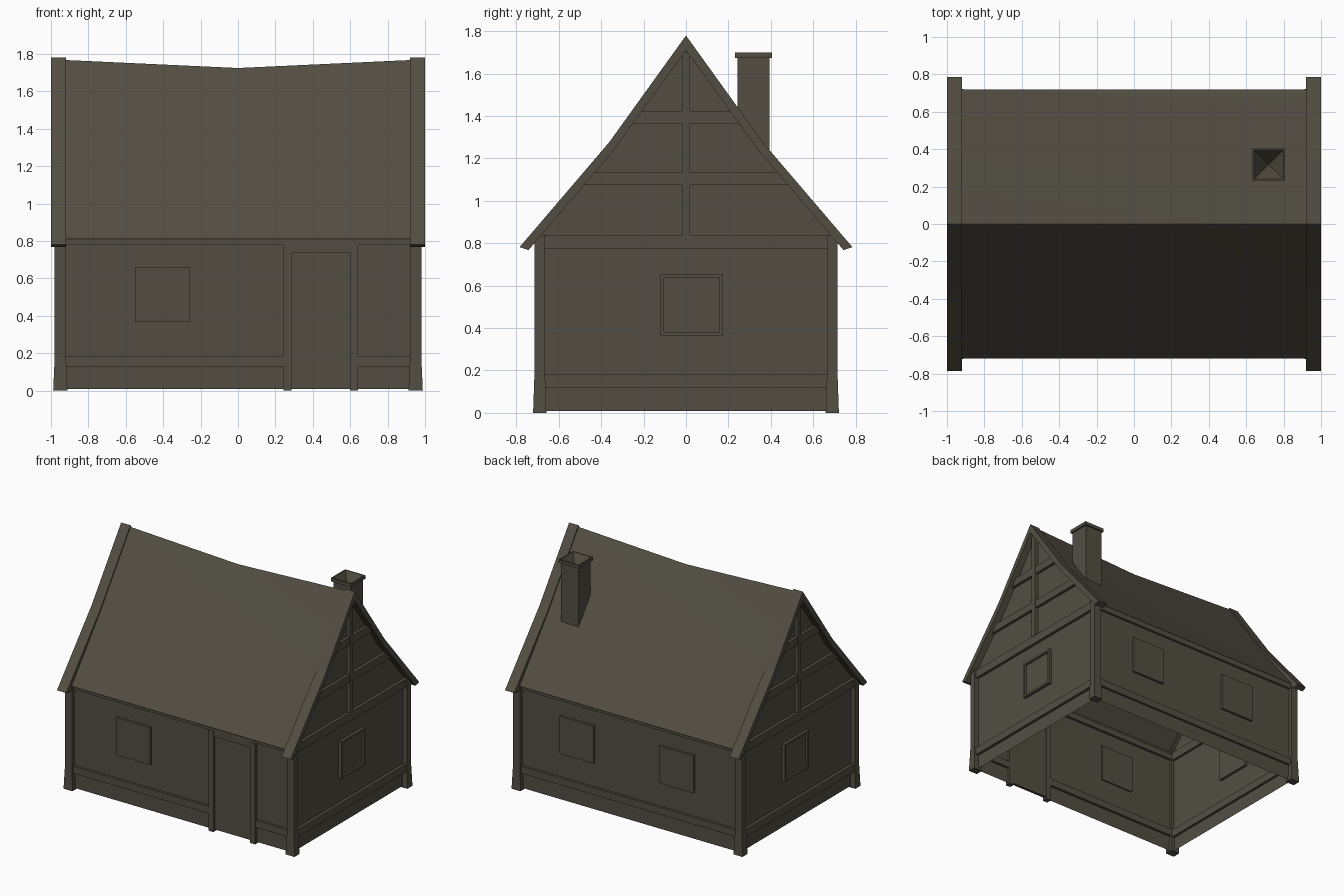
import bpy, bmesh

if "Cube" in bpy.data.objects:
    bpy.data.objects.remove(bpy.data.objects["Cube"])

mat = bpy.data.materials.new("dark olive brown")
mat.diffuse_color = (0.085, 0.076, 0.055, 1)
mat.use_nodes = True
mat.node_tree.nodes["Principled BSDF"].inputs["Base Color"].default_value = mat.diffuse_color


def finish(name, bm, recalc=True):
    if recalc:
        bmesh.ops.recalc_face_normals(bm, faces=bm.faces)
    me = bpy.data.meshes.new(name)
    bm.to_mesh(me)
    bm.free()
    me.materials.append(mat)
    ob = bpy.data.objects.new(name, me)
    bpy.context.collection.objects.link(ob)
    return ob


def prism(name, pts, x0, x1):
    """Extrude a (y, z) outline along x."""
    bm = bmesh.new()
    f = bm.faces.new([bm.verts.new((x0, y, z)) for y, z in pts])
    r = bmesh.ops.extrude_face_region(bm, geom=[f])
    for v in r["geom"]:
        if isinstance(v, bmesh.types.BMVert):
            v.co.x = x1
    return finish(name, bm)


def box(name, x0, x1, y0, y1, z0, z1):
    return prism(name, [(y0, z0), (y1, z0), (y1, z1), (y0, z1)], x0, x1)


def half_width(z):
    """Inner edge of the bargeboard at height z."""
    pts = [(0.743, 0.768), (0.35, 1.228), (0, 1.71)]
    for (ya, za), (yb, zb) in zip(pts, pts[1:]):
        if z <= zb:
            return ya + (yb - ya) * (z - za) / (zb - za)
    return 0


WX, WY = 0.945, 0.685          # wall planes
BX, BY = 0.968, 0.703          # outer faces of the timbers

# Thin front and back walls, open underneath
for s, side in ((-1, "front"), (1, "back")):
    bm = bmesh.new()
    bm.faces.new([bm.verts.new(c) for c in (
        (-s * -WX, s * WY, 0.01), (-s * WX, s * WY, 0.01),
        (-s * WX, s * WY, 0.85), (-s * -WX, s * WY, 0.85))])
    bm.normal_update()
    if bm.faces[:][0].normal.y * s < 0:
        bmesh.ops.reverse_faces(bm, faces=bm.faces[:])
    finish(side + "_wall", bm, False)

# Gable ends
for s, side in ((-1, "left"), (1, "right")):
    bm = bmesh.new()
    outline = [(-WY, 0.01), (WY, 0.01), (WY, 0.84), (0.36, 1.23), (0, 1.73),
               (-0.36, 1.23), (-WY, 0.84)]
    bm.faces.new([bm.verts.new((s * WX, s * y, z)) for y, z in outline])
    finish(side + "_gable_wall", bm, False)

    # Gable timbers
    x0, x1 = s * (WX - 0.02), s * BX
    box(side + "_gable_sill", x0, x1, -0.67, 0.67, 0.12, 0.18)
    for i, (za, zb) in enumerate(((0.775, 0.84), (1.075, 1.135), (1.365, 1.425))):
        a, b = min(half_width(za), 0.7), half_width(zb)
        prism(f"{side}_gable_beam_{i}", [(-a, za), (a, za), (b, zb), (-b, zb)], x0, x1)
    box(side + "_gable_king_post", x0, x1 + s * 0.003, -0.02, 0.02, 0.84, 1.70)

    # Gable window with a raised frame
    w = box(side + "_gable_window", x0, x1, -0.12, 0.175, 0.365, 0.655)
    bm = bmesh.new()
    bm.from_mesh(w.data)
    face = max(bm.faces, key=lambda f: f.normal.x * s)
    bmesh.ops.inset_individual(bm, faces=[face], thickness=0.024)
    r = bmesh.ops.extrude_face_region(bm, geom=[face])
    for v in [g for g in r["geom"] if isinstance(g, bmesh.types.BMVert)]:
        v.co.x -= s * 0.016
    bmesh.ops.delete(bm, geom=[face], context="FACES")
    bm.to_mesh(w.data)
    bm.free()

    # Bargeboards
    outer = [(-0.785, 0.782), (-0.362, 1.277), (0, 1.78), (0.362, 1.277), (0.785, 0.782)]
    inner = [(0.743, 0.768), (0.35, 1.228), (0, 1.71), (-0.35, 1.228), (-0.743, 0.768)]
    prism(side + "_bargeboard", outer + inner, s * 0.92, s * 1.0)

    # Corner posts flared at the foot
    for t, end in ((-1, "front"), (1, "back")):
        p = box(f"{end}_{side}_corner_post", s * 0.92, s * 0.98, t * 0.665, t * 0.715, 0, 0.84)
        bm = bmesh.new()
        bm.from_mesh(p.data)
        bmesh.ops.bisect_plane(bm, geom=bm.verts[:] + bm.edges[:] + bm.faces[:],
                               plane_co=(0, 0, 0.18), plane_no=(0, 0, 1))
        for v in bm.verts:
            if v.co.z < 0.01:
                v.co.x = s * (0.95 + (abs(v.co.x) - 0.95) * 1.27)
                v.co.y = t * (0.69 + (abs(v.co.y) - 0.69) * 1.25)
        bm.to_mesh(p.data)
        bm.free()

# Front and back timbers
for s, side in ((-1, "front"), (1, "back")):
    box(side + "_eave_beam", -0.93, 0.93, s * (WY - 0.02), s * BY, 0.78, 0.825)
for name, s, xa, xb in (("front_sill_long", -1, -0.93, 0.245),
                        ("front_sill_short", -1, 0.635, 0.93),
                        ("back_sill", 1, -0.93, 0.93)):
    box(name, xa, xb, s * (WY - 0.02), s * BY, 0.13, 0.185)

# Doorway
box("door_post_left", 0.242, 0.285, -0.709, -0.665, 0, 0.78)
box("door_post_right", 0.60, 0.642, -0.709, -0.665, 0, 0.78)
box("door_lintel", 0.285, 0.60, -BY, -0.665, 0.735, 0.78)
box("door", 0.285, 0.60, -0.691, -0.67, 0.015, 0.735)

# Flat shutters on the long walls
for name, s, xa, xb in (("front_window", -1, -0.55, -0.26),
                        ("back_window_right", 1, 0.30, 0.59),
                        ("back_window_left", 1, -0.555, -0.265)):
    box(name, xa, xb, s * (WY - 0.01), s * BY, 0.37, 0.66)

# Sagging roof
bm = bmesh.new()
rows = []
for x, sag in ((-0.93, 0), (0, 1), (0.93, 0)):
    prof = [(-0.72, 0.81), (-0.362, 1.262 - 0.022 * sag), (0, 1.768 - 0.043 * sag),
            (0.362, 1.262 - 0.022 * sag), (0.72, 0.81)]
    rows.append([bm.verts.new((x, y, z)) for y, z in prof])
for a, b in zip(rows, rows[1:]):
    for i in range(4):
        bm.faces.new((a[i], b[i], b[i + 1], a[i + 1]))
for f in bm.faces:
    f.smooth = True
bm.normal_update()
for e in bm.edges:
    if e.is_manifold and e.calc_face_angle() > 0.6:
        e.smooth = False
finish("roof", bm, False)

# Chimney with a hollow pyramid top
CX, CY = 0.72, 0.318
box("chimney_shaft", CX - 0.075, CX + 0.075, CY - 0.075, CY + 0.075, 1.15, 1.675)
bm = bmesh.new()


def ring(r, z):
    return [bm.verts.new((CX + a * r, CY + b * r, z))
            for a, b in ((-1, -1), (1, -1), (1, 1), (-1, 1))]


loops = [ring(0.075, 1.674), ring(0.087, 1.674), ring(0.087, 1.70), ring(0.078, 1.70)]
tip = bm.verts.new((CX, CY, 1.56))
for a, b in zip(loops, loops[1:]):
    for i in range(4):
        j = (i + 1) % 4
        bm.faces.new((a[i], a[j], b[j], b[i]))
for i in range(4):
    bm.faces.new((loops[3][i], loops[3][(i + 1) % 4], tip))
finish("chimney_cap", bm, False)
# Open the shaft top so the flue shows
shaft = bpy.data.objects["chimney_shaft"]
bm = bmesh.new()
bm.from_mesh(shaft.data)
bmesh.ops.delete(bm, geom=[f for f in bm.faces if abs(f.normal.z) > 0.9], context="FACES")
bm.to_mesh(shaft.data)
bm.free()
